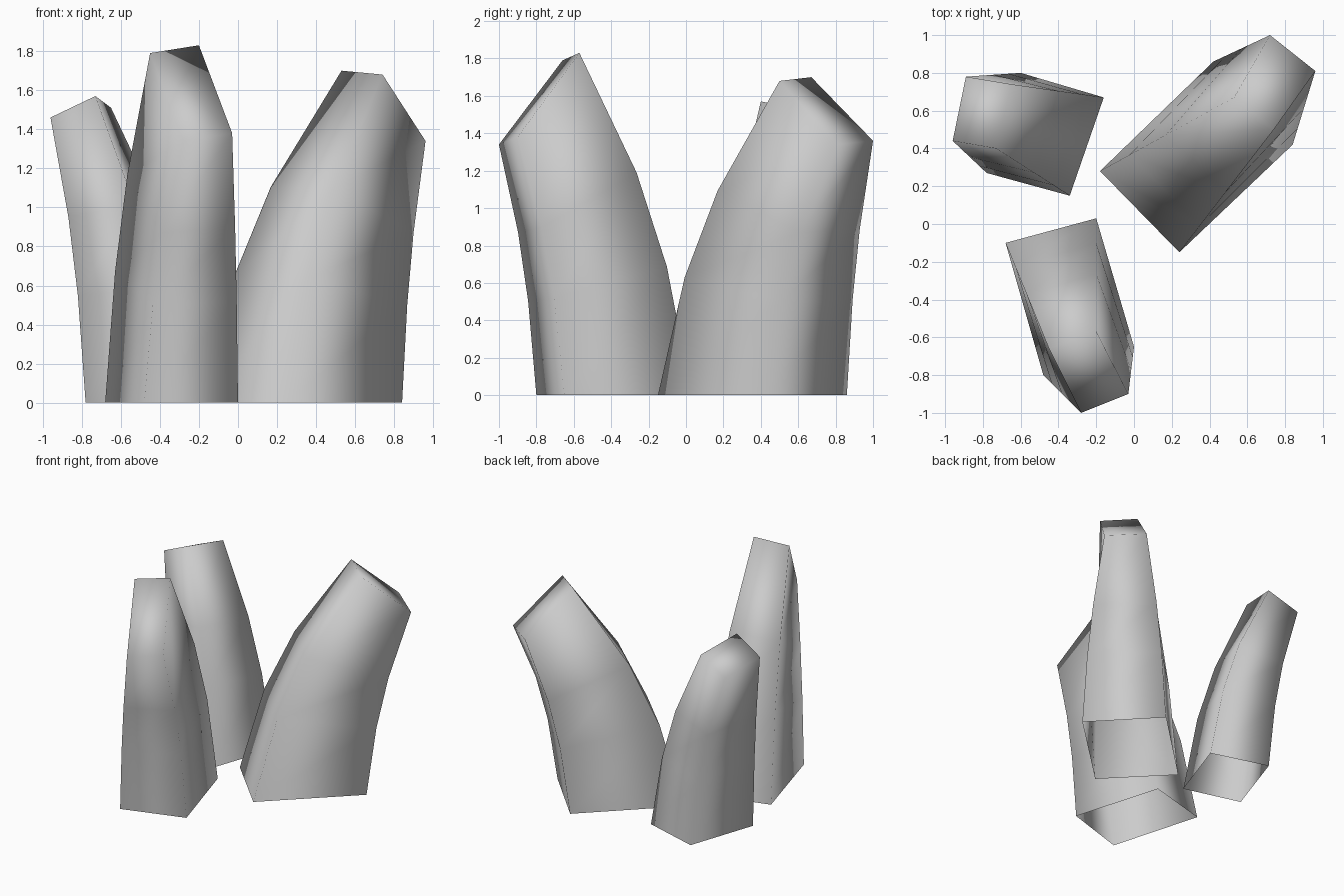
import bpy, bmesh
from mathutils import Vector

if "Cube" in bpy.data.objects:
    bpy.data.objects.remove(bpy.data.objects["Cube"])

stone = bpy.data.materials.new("grey_stone")
stone.diffuse_color = (0.6, 0.6, 0.6, 1)
stone.use_nodes = True
stone.node_tree.nodes["Principled BSDF"].inputs["Base Color"].default_value = stone.diffuse_color

# share of the outward lean and of the height reached at each ring
RINGS = [(0, 0), (0.22, 0.375), (0.49, 0.65), (1, 1)]


def prong(name, base, tip):
    """Four-sided tapering prong, open below, bending from base to tilted tip.
    Corners run counter-clockwise seen from above."""
    bm = bmesh.new()
    rings = []
    for lean, rise in RINGS:
        ring = []
        for (bx, by), (tx, ty, tz) in zip(base, tip):
            co = Vector((bx + (tx - bx) * lean, by + (ty - by) * lean, tz * rise))
            ring.append(bm.verts.new(co))
        rings.append(ring)
    for low, high in zip(rings, rings[1:]):
        for i in range(4):
            j = (i + 1) % 4
            bm.faces.new((low[i], low[j], high[j], high[i]))
    bm.faces.new(rings[-1])  # sloping tip
    for f in bm.faces:
        f.smooth = True
    me = bpy.data.meshes.new(name)
    bm.to_mesh(me)
    bm.free()
    me.materials.append(stone)
    ob = bpy.data.objects.new(name, me)
    bpy.context.collection.objects.link(ob)
    return ob


# tall narrow prong at the front
prong("front_prong",
      [(-0.68, -0.10), (-0.48, -0.80), (0.0, -0.65), (-0.20, 0.03)],
      [(-0.45, -0.66, 1.79), (-0.28, -1.0, 1.34), (-0.03, -0.90, 1.38), (-0.20, -0.57, 1.83)])

# broad prong at the right
prong("right_prong",
      [(-0.18, 0.28), (0.24, -0.15), (0.84, 0.42), (0.42, 0.86)],
      [(0.53, 0.67, 1.70), (0.74, 0.50, 1.68), (0.96, 0.81, 1.34), (0.72, 1.0, 1.36)])

# short prong at the back left
prong("back_left_prong",
      [(-0.78, 0.27), (-0.34, 0.15), (-0.16, 0.67), (-0.60, 0.80)],
      [(-0.96, 0.44, 1.46), (-0.73, 0.40, 1.57), (-0.65, 0.74, 1.51), (-0.89, 0.78, 1.40)])
